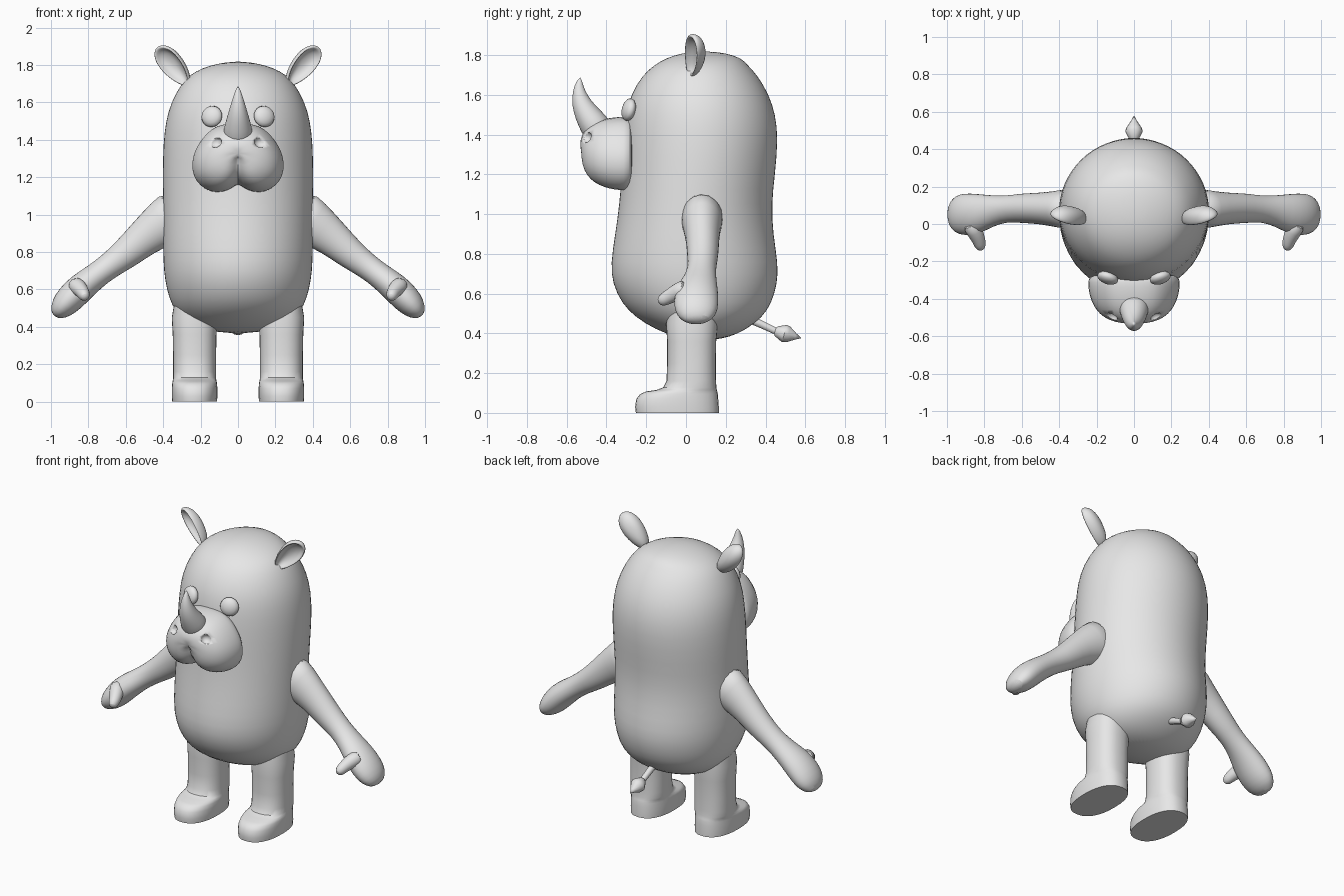
import bpy, bmesh, math
from mathutils import Vector as V

if "Cube" in bpy.data.objects:
    bpy.data.objects.remove(bpy.data.objects["Cube"])

grey = bpy.data.materials.new("plain grey")
grey.diffuse_color = (0.8, 0.8, 0.8, 1)
grey.use_nodes = True
grey.node_tree.nodes["Principled BSDF"].inputs["Base Color"].default_value = grey.diffuse_color


def superpow(c, p):
    return math.copysign(abs(c) ** (2 / p), c)


def ellipse(c, u, v, n=24, p=2.0, taper=0.0):
    """Closed ring around c spanned by half axes u and v."""
    pts = []
    for i in range(n):
        a = 2 * math.pi * i / n
        ca, sa = superpow(math.cos(a), p), superpow(math.sin(a), p)
        pts.append(V(c) + V(u) * ca + V(v) * sa * (1 + taper * ca))
    return pts


def loft(name, rings, subdiv=0, angle=40):
    """Skin a list of rings; a ring with one point is a pole, open ends get a cap."""
    bm = bmesh.new()
    vs = [[bm.verts.new(p) for p in r] for r in rings]
    for a, b in zip(vs, vs[1:]):
        n = max(len(a), len(b))
        for i in range(n):
            j = (i + 1) % n
            if len(a) == 1:
                bm.faces.new((a[0], b[j], b[i]))
            elif len(b) == 1:
                bm.faces.new((a[i], a[j], b[0]))
            else:
                bm.faces.new((a[i], a[j], b[j], b[i]))
    for end in (vs[0], vs[-1]):
        if len(end) > 2:
            bm.faces.new(end)
    bmesh.ops.recalc_face_normals(bm, faces=bm.faces)
    me = bpy.data.meshes.new(name)
    bm.to_mesh(me)
    bm.free()
    me.materials.append(grey)
    ob = bpy.data.objects.new(name, me)
    bpy.context.collection.objects.link(ob)
    bpy.ops.object.select_all(action='DESELECT')
    ob.select_set(True)
    bpy.context.view_layer.objects.active = ob
    bpy.ops.object.shade_smooth_by_angle(angle=math.radians(angle))
    if subdiv:
        ob.modifiers.new("smooth", 'SUBSURF').levels = subdiv
        ob.modifiers["smooth"].render_levels = subdiv
    return ob


def tube(path, n=16):
    """Rings across a path of (centre, half depth, half height)."""
    rings = []
    for i, (c, d, h) in enumerate(path):
        t = V(path[min(i + 1, len(path) - 1)][0]) - V(path[max(i - 1, 0)][0])
        side = V((0, 1, 0)) if abs(t.x) > abs(t.y) else V((1, 0, 0))
        side = (side - t * side.dot(t) / t.length_squared).normalized()
        up = t.cross(side).normalized()
        rings.append([V(c)] if d == 0 else ellipse(c, side * d, up * h, n))
    return rings


def mirrored(rings, s):
    return [[V((p.x * s, p.y, p.z)) for p in r] for r in rings]


# Body: z, half width, front y, back y
body = [(1.81, .10, -.02, .20), (1.785, .19, -.10, .28), (1.75, .255, -.16, .31),
        (1.70, .305, -.22, .36), (1.60, .36, -.28, .42), (1.50, .388, -.305, .452),
        (1.38, .402, -.317, .466), (1.20, .405, -.325, .45), (1.05, .402, -.337, .432),
        (.90, .402, -.358, .44), (.75, .402, -.382, .466), (.65, .393, -.372, .462),
        (.55, .37, -.325, .432), (.48, .335, -.255, .385), (.42, .275, -.155, .305),
        (.38, .18, -.05, .22)]
rings = [ellipse((0, (f + b) / 2, z), (w, 0, 0), (0, (b - f) / 2, 0), 32)
         for z, w, f, b in body]
loft("body", [[V((0, .09, 1.82))]] + rings + [[V((0, .1, .362))]], 1)

# Leg with shoe: z, half width, front y, back y
leg = [(0, .12, -.252, .165), (.03, .122, -.256, .165), (.07, .122, -.25, .162),
       (.095, .12, -.23, .16), (.108, .118, -.20, .157), (.115, .116, -.15, .155),
       (.128, .115, -.115, .153), (.16, .115, -.098, .151), (.25, .115, -.095, .15),
       (.36, .117, -.095, .152), (.45, .122, -.10, .16), (.58, .10, -.08, .15)]
leg_rings = [ellipse((.232, (f + b) / 2, z), (w, 0, 0), (0, (b - f) / 2, 0), 32, 2.35)
             for z, w, f, b in leg]

# Arm and hand: x, z, half height, centre y, half depth
arm = [(.30, 1.01, .16, .08, .12), (.40, .955, .128, .08, .102), (.50, .88, .1, .083, .085),
       (.60, .79, .084, .085, .081), (.69, .725, .069, .08, .07), (.77, .665, .07, .07, .087),
       (.84, .61, .08, .055, .11), (.90, .55, .08, .05, .116), (.945, .50, .066, .053, .105),
       (.975, .465, .036, .055, .066), (.983, .456, 0, .055, 0)]
arm_rings = tube([((x, y, z), d, h) for x, z, h, y, d in arm])
thumb_rings = tube([((.88, .01, .63), .05, .05), ((.85, -.04, .61), .046, .046),
                    ((.83, -.085, .585), .037, .037), ((.822, -.115, .568), .033, .034),
                    ((.818, -.133, .557), .02, .022), ((.817, -.139, .553), 0, 0)], 12)

# Ear: cupped leaf; scale and depth of each ring from back dome to hollow
axis = V((.64, .08, .76)).normalized()
front = V((.42, -.85, -.2))
front = (front - axis * front.dot(axis)).normalized()
wide = axis.cross(front)
mid = V((.345, .04, 1.797))
ear_rings = [[mid - front * .055]]
for s, d in ((.45, -.05), (.8, -.034), (.96, -.008), (1, .01), (.94, .022),
             (.84, .016), (.72, -.006), (.4, -.02)):
    ear_rings.append(ellipse(mid + front * d, axis * .135 * s, wide * .066 * s, 20, 2, .22))
ear_rings.append([mid - front * .025])

# Eye: flattened ball tilted with the head
out = V((.3, -.92, .22)).normalized()
eu = V((0, 0, 1)).cross(out).normalized()
ev = out.cross(eu)
ec = V((.14, -.288, 1.525))
eye_rings = [[ec - out * .032]]
for k in range(1, 8):
    a = math.pi * k / 8
    r = .058 * math.sin(a)
    eye_rings.append(ellipse(ec - out * .032 * math.cos(a), eu * r, ev * r, 20))
eye_rings.append([ec + out * .032])

for side, s in (("right", 1), ("left", -1)):
    loft(side + "_leg", mirrored(leg_rings, s))
    loft(side + "_arm", mirrored(arm_rings, s), 1)
    loft(side + "_thumb", mirrored(thumb_rings, s), 1)
    loft(side + "_ear", mirrored(ear_rings, s), 1, 180)
    loft(side + "_eye", mirrored(eye_rings, s), 0, 180)

# Muzzle: half outline around its centre, shrinking towards the front
half = [(0, .16), (.08, .155), (.14, .132), (.195, .075), (.235, .005), (.248, -.06),
        (.238, -.13), (.2, -.178), (.145, -.21), (.08, -.21), (.03, -.188), (0, -.16)]
outline = half + [(-x, z) for x, z in half[-2:0:-1]]
muzzle_rings = [[V((0, -.25, 1.32))]]
for y, k in ((-.27, .8), (-.28, .97), (-.31, 1.01), (-.36, .99), (-.41, .935),
             (-.46, .83), (-.50, .66), (-.525, .42), (-.533, .2)):
    ring = []
    for x, z in outline:
        cleft = .035 * math.exp(-(x * k / .035) ** 2) if z < 0 and y < -.4 else 0
        ring.append(V((x * k, y + cleft, 1.33 + z * k)))
    muzzle_rings.append(ring)
muzzle_rings.append([V((0, -.525, 1.33))])
muzzle = loft("muzzle", muzzle_rings, 1, 50)

# Nostrils: shallow dents cut into the muzzle
for s in (1, -1):
    c = V((.122 * s, -.502, 1.388))
    dent_rings = [[c - V((0, 0, .03))]]
    for k in range(1, 8):
        a = math.pi * k / 8
        r = .03 * math.sin(a)
        dent_rings.append(ellipse(c - V((0, 0, .03 * math.cos(a))),
                                  (r * 1.2, 0, 0), (0, r, 0), 16))
    dent_rings.append([c + V((0, 0, .03))])
    dent = loft("nostril_cutter", dent_rings, 0, 180)
    dent.hide_render = True
    dent.hide_viewport = True
    cut = muzzle.modifiers.new("nostril", 'BOOLEAN')
    cut.operation = 'DIFFERENCE'
    cut.object = dent

# Horn
loft("horn", tube([((0, -.43, 1.40), .08, .08), ((0, -.462, 1.45), .08, .077),
                   ((0, -.50, 1.505), .064, .064), ((0, -.528, 1.56), .048, .05),
                   ((0, -.54, 1.62), .03, .032), ((0, -.537, 1.665), .014, .016),
                   ((0, -.53, 1.693), 0, 0)], 16), 1)

# Tail with a pointed tuft
loft("tail", tube([((0, .30, .48), .022, .022), ((0, .38, .445), .02, .02),
                   ((0, .45, .412), .018, .018)], 10))
loft("tail_tuft", tube([((0, .435, .42), 0, 0), ((0, .455, .411), .026, .026),
                        ((0, .495, .399), .047, .045), ((0, .515, .394), .041, .04),
                        ((0, .55, .384), .017, .017), ((0, .58, .376), 0, 0)], 12))
